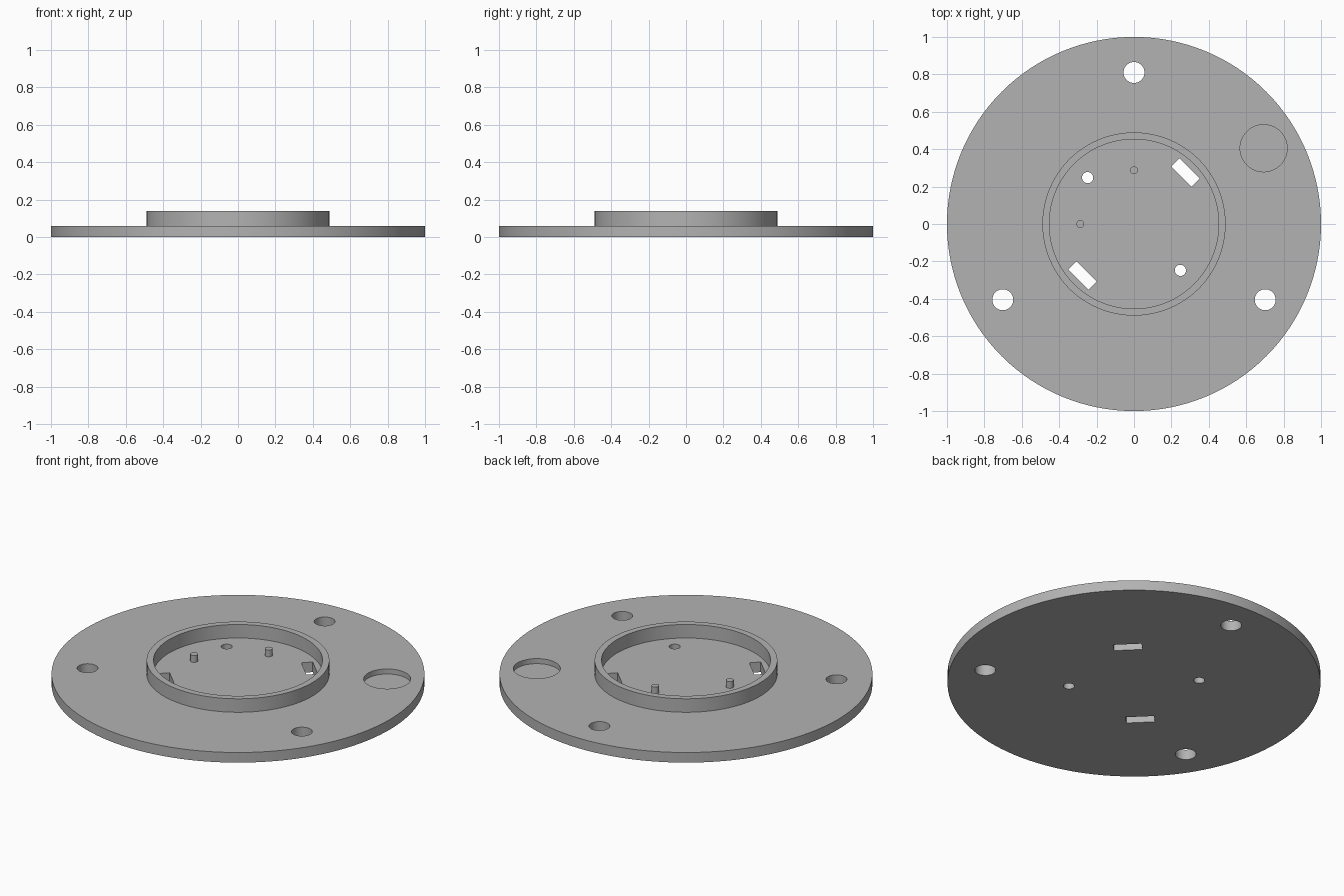
import bpy, bmesh, math
from mathutils import Matrix, Vector

if "Cube" in bpy.data.objects:
    bpy.data.objects.remove(bpy.data.objects["Cube"], do_unlink=True)

PLATE_TOP = 0.06
RIM_TOP = 0.14

grey = bpy.data.materials.new("plain grey")
grey.use_nodes = True
colour = (0.45, 0.45, 0.45, 1)
grey.diffuse_color = colour
grey.node_tree.nodes["Principled BSDF"].inputs["Base Color"].default_value = colour


def add_cylinder(bm, x, y, radius, bottom, top, sides=48):
    bmesh.ops.create_cone(bm, cap_ends=True, segments=sides, radius1=radius,
                          radius2=radius, depth=top - bottom,
                          matrix=Matrix.Translation((x, y, (bottom + top) / 2)))


def add_slot(bm, x, y, length, width, bottom, top):
    place = Matrix.Translation((x, y, (bottom + top) / 2))
    turn = Matrix.Rotation(math.radians(-45), 4, 'Z')
    size = Matrix.Diagonal((length, width, top - bottom, 1))
    bmesh.ops.create_cube(bm, size=1, matrix=place @ turn @ size)


def make_object(name, bm):
    mesh = bpy.data.meshes.new(name)
    bm.to_mesh(mesh)
    bm.free()
    mesh.materials.append(grey)
    obj = bpy.data.objects.new(name, mesh)
    bpy.context.collection.objects.link(obj)
    return obj


def smooth(obj):
    bpy.ops.object.select_all(action='DESELECT')
    obj.select_set(True)
    bpy.context.view_layer.objects.active = obj
    bpy.ops.object.shade_smooth_by_angle(angle=math.radians(30))


# Round base plate
bm = bmesh.new()
add_cylinder(bm, 0, 0, 1, 0, PLATE_TOP, 128)
plate = make_object("base_plate", bm)

# Cutter for every opening in the plate
bm = bmesh.new()
for degrees in (90, 210, 330):  # mounting holes
    a = math.radians(degrees)
    add_cylinder(bm, 0.81 * math.cos(a), 0.81 * math.sin(a), 0.056, -0.1, 0.2)
for side in (-1, 1):  # small holes and slots inside the rim
    add_cylinder(bm, 0.248 * side, -0.248 * side, 0.03, -0.1, 0.2, 32)
    add_slot(bm, 0.275 * side, 0.276 * side, 0.153, 0.062, -0.1, 0.2)
add_cylinder(bm, 0.693, 0.405, 0.126, 0.03, 0.2, 64)  # blind recess
cutter = make_object("opening_cutter", bm)
cutter.hide_render = True
cutter.hide_set(True)

cut = plate.modifiers.new("openings", 'BOOLEAN')
cut.operation = 'DIFFERENCE'
cut.solver = 'EXACT'
cut.object = cutter
bpy.context.view_layer.objects.active = plate
plate.select_set(True)
bpy.ops.object.modifier_apply(modifier=cut.name)
bpy.data.objects.remove(cutter, do_unlink=True)
smooth(plate)

# Raised rim, a spun rectangular section
bm = bmesh.new()
section = [(0.453, 0.05), (0.49, 0.05), (0.49, RIM_TOP), (0.453, RIM_TOP)]
face = bm.faces.new([bm.verts.new((r, 0, z)) for r, z in section])
edges = list(face.edges)
bm.faces.remove(face)
bmesh.ops.spin(bm, geom=edges + list(bm.verts), cent=Vector(), axis=(0, 0, 1),
               angle=math.tau, steps=96, use_merge=True)
bmesh.ops.remove_doubles(bm, verts=bm.verts, dist=0.0001)
bmesh.ops.recalc_face_normals(bm, faces=bm.faces)
smooth(make_object("raised_rim", bm))

# Locating pegs
for name, x, y in (("back_peg", 0, 0.287), ("right_peg", -0.287, 0)):
    bm = bmesh.new()
    add_cylinder(bm, x, y, 0.021, 0.05, 0.10, 32)
    smooth(make_object(name, bm))
